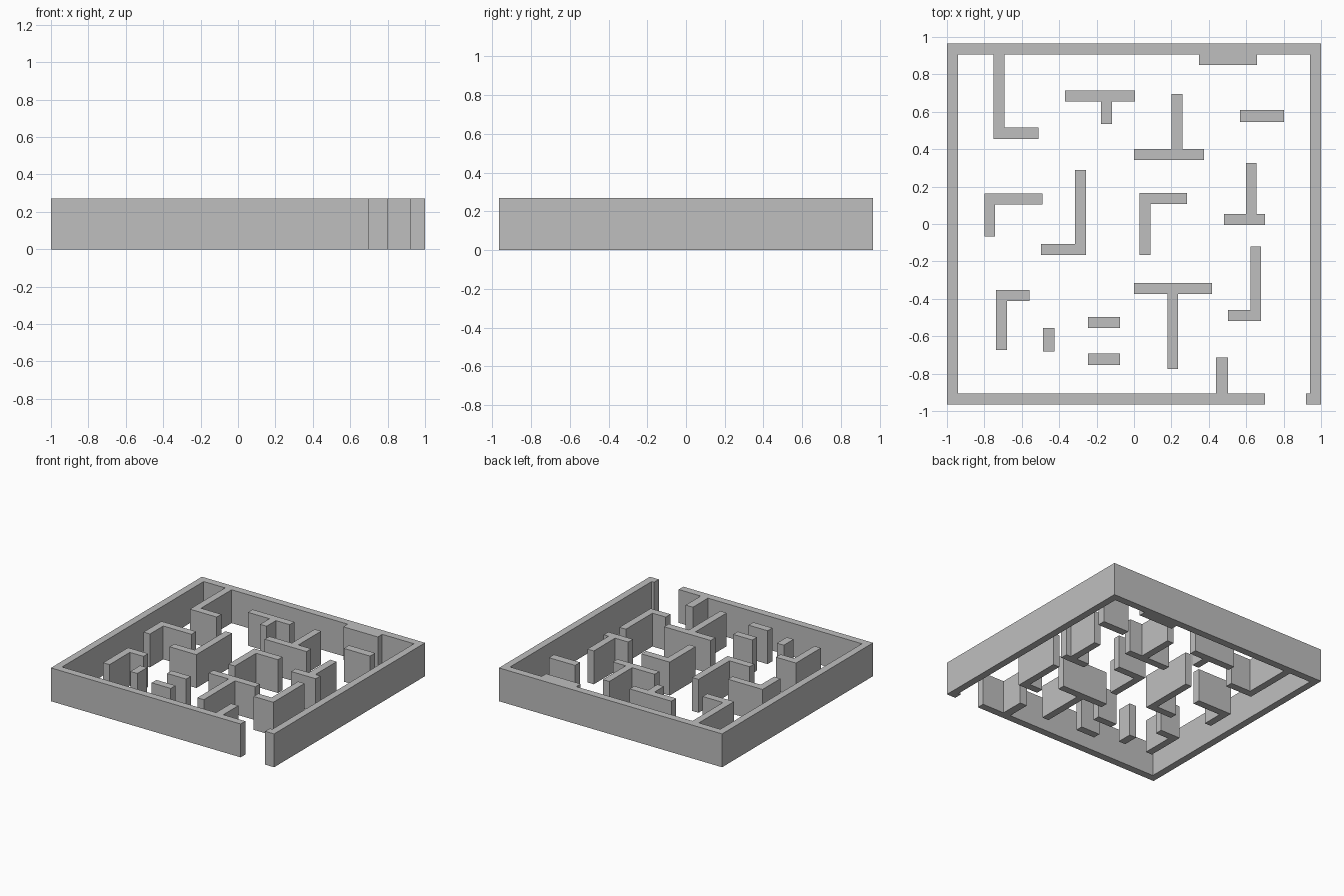
import bpy
import bmesh

if "Cube" in bpy.data.objects:
    bpy.data.objects.remove(bpy.data.objects["Cube"], do_unlink=True)

HEIGHT = 0.27
TX, TY = 0.058, 0.06    # wall thickness across x and across y

grey = bpy.data.materials.new("wall grey")
grey.use_nodes = True
colour = (0.52, 0.52, 0.52, 1)
grey.diffuse_color = colour
grey.node_tree.nodes["Principled BSDF"].inputs["Base Color"].default_value = colour


def wall(name, outline):
    """Extrude a floor outline straight up to the wall height."""
    bm = bmesh.new()
    floor = bm.faces.new([bm.verts.new((x, y, 0)) for x, y in outline])
    top = bmesh.ops.extrude_face_region(bm, geom=[floor], use_keep_orig=True)
    verts = [v for v in top["geom"] if isinstance(v, bmesh.types.BMVert)]
    bmesh.ops.translate(bm, verts=verts, vec=(0, 0, HEIGHT))
    bmesh.ops.recalc_face_normals(bm, faces=bm.faces)
    mesh = bpy.data.meshes.new(name)
    bm.to_mesh(mesh)
    bm.free()
    mesh.materials.append(grey)
    obj = bpy.data.objects.new(name, mesh)
    bpy.context.collection.objects.link(obj)
    return obj


def block(name, left, right, front, back):
    wall(name, [(left, front), (right, front), (right, back), (left, back)])


def corner_wall(name, x, y, dx, dy):
    """L-shaped wall from its outer corner, with signed arm lengths."""
    ix = x + (TX if dx > 0 else -TX)
    iy = y + (TY if dy > 0 else -TY)
    wall(name, [(x, y), (x + dx, y), (x + dx, iy), (ix, iy), (ix, y + dy), (x, y + dy)])


def tee_wall(name, left, right, y, stem, end):
    """T-shaped wall: bar centred on y, stem centred on x, reaching to end."""
    side = TY / 2 if end > y else -TY / 2
    a, b = stem - TX / 2, stem + TX / 2
    wall(name, [(left, y - side), (right, y - side), (right, y + side), (b, y + side),
                (b, end), (a, end), (a, y + side), (left, y + side)])


# Outer wall as one continuous ring, open at the front right entrance
X, Y = 1.0, 0.966
gap_left, gap_right = 0.70, 0.92
wall("outer_wall", [
    (gap_left, -Y), (-X, -Y), (-X, Y), (X, Y), (X, -Y), (gap_right, -Y),
    (gap_right, TY - Y), (X - TX, TY - Y), (X - TX, Y - TY),
    (TX - X, Y - TY), (TX - X, TY - Y), (gap_left, TY - Y)])

# L-shaped inner walls
for name, *size in [
    ("back_left_corner_wall", -0.75, 0.455, 0.24, 0.451),
    ("left_corner_wall", -0.80, 0.163, 0.31, -0.23),
    ("middle_left_corner_wall", -0.257, -0.166, -0.24, 0.456),
    ("middle_corner_wall", 0.03, 0.166, 0.253, -0.332),
    ("front_left_corner_wall", -0.738, -0.353, 0.18, -0.32),
    ("front_right_corner_wall", 0.68, -0.519, -0.177, 0.40),
]:
    corner_wall(name, *size)

# T-shaped inner walls
for name, *size in [
    ("back_tee_wall", -0.369, 0.005, 0.684, -0.147, 0.535),
    ("middle_back_tee_wall", 0, 0.374, 0.372, 0.23, 0.695),
    ("right_tee_wall", 0.48, 0.70, 0.024, 0.627, 0.326),
    ("front_tee_wall", 0, 0.417, -0.345, 0.207, -0.775),
]:
    tee_wall(name, *size)

# Straight blocks and the two stubs joined to the outer wall
for name, *size in [
    ("back_right_block", 0.567, 0.802, 0.545, 0.61),
    ("front_left_post", -0.487, -0.425, -0.682, -0.556),
    ("front_inner_block", -0.246, -0.075, -0.556, -0.497),
    ("front_outer_block", -0.246, -0.075, -0.754, -0.693),
    ("entrance_stub", 0.438, 0.503, TY - Y, -0.714),
    ("back_wall_pad", 0.348, 0.658, 0.85, Y - TY),
]:
    block(name, *size)
